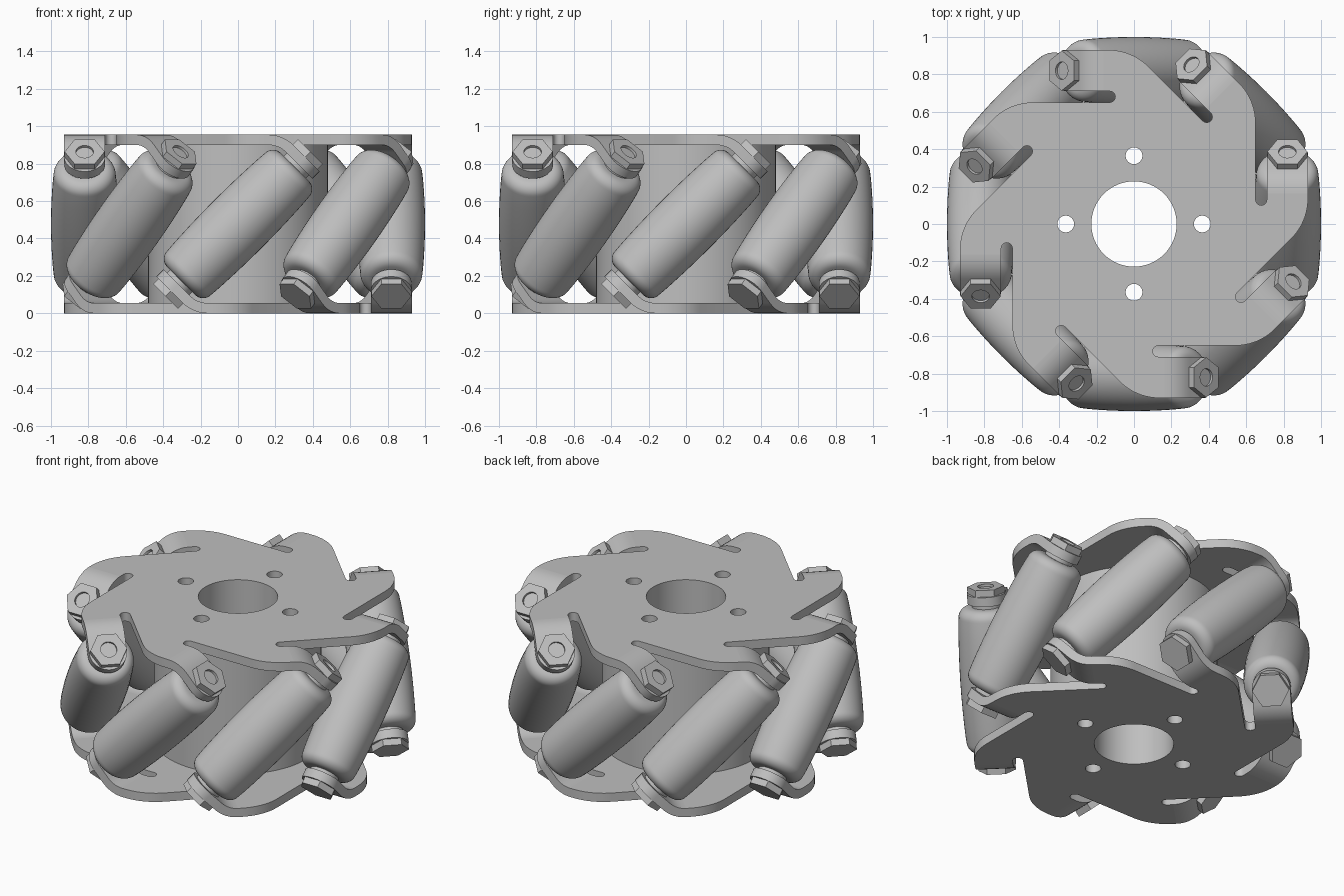
import bpy, bmesh
from math import sin, cos, pi, sqrt, radians
from mathutils import Matrix, Vector

cube = bpy.data.objects.get("Cube")
if cube:
    bpy.data.objects.remove(cube, do_unlink=True)

MID = 0.4775          # half the wheel height
THICK = 0.055         # sheet thickness
AXIS_R = 0.82         # radius of the roller axes
ARM_IN, ARM_OUT = 0.71, 0.93
BEND_Y, BEND_R = 0.163, 0.16
TAB_D = 0.48          # tab distance along the roller axis
COUNT = 8
STEP = 2 * pi / COUNT

metal = bpy.data.materials.new("grey_metal")
metal.use_nodes = True
GREY = (0.52, 0.52, 0.52, 1)
metal.diffuse_color = GREY
metal.node_tree.nodes["Principled BSDF"].inputs["Base Color"].default_value = GREY


def finish(mesh, angle=35):
    mesh.materials.clear()
    mesh.materials.append(metal)
    for p in mesh.polygons:
        p.use_smooth = True
    mesh.set_sharp_from_angle(angle=radians(angle))
    return mesh


def place(name, mesh, matrix):
    ob = bpy.data.objects.new(name, mesh)
    bpy.context.collection.objects.link(ob)
    ob.matrix_world = matrix
    return ob


def to_mesh(bm, name):
    bmesh.ops.remove_doubles(bm, verts=bm.verts, dist=0.0005)
    bmesh.ops.recalc_face_normals(bm, faces=bm.faces)
    mesh = bpy.data.meshes.new(name)
    bm.to_mesh(mesh)
    bm.free()
    return finish(mesh)


def arc(cx, cy, r, a0, a1, n):
    return [(cx + r * cos(radians(a0 + (a1 - a0) * i / n)),
             cy + r * sin(radians(a0 + (a1 - a0) * i / n))) for i in range(n + 1)]


def circle(cx, cy, r, n):
    return arc(cx, cy, r, 0, 360, n)[:-1]


def sheet(name, loops, depth):
    """Flat filled outline with holes, thickened about z = 0."""
    cu = bpy.data.curves.new(name, 'CURVE')
    cu.dimensions, cu.fill_mode, cu.extrude = '2D', 'BOTH', depth / 2
    for pts in loops:
        sp = cu.splines.new('POLY')
        sp.points.add(len(pts) - 1)
        for p, (x, y) in zip(sp.points, pts):
            p.co = (x, y, 0, 1)
        sp.use_cyclic_u = True
    ob = place(name, cu, Matrix())
    bpy.context.view_layer.update()
    mesh = bpy.data.meshes.new_from_object(ob.evaluated_get(bpy.context.evaluated_depsgraph_get()))
    bpy.data.objects.remove(ob)
    bm = bmesh.new()
    bm.from_mesh(mesh)
    return to_mesh(bm, name)


def lathe(name, profile, sides):
    """Revolve (radius, height) points about z."""
    bm = bmesh.new()
    vs = [bm.verts.new((r, 0, z)) for r, z in profile]
    es = [bm.edges.new(p) for p in zip(vs, vs[1:])]
    bmesh.ops.spin(bm, geom=vs + es, cent=(0, 0, 0), axis=(0, 0, 1),
                   angle=2 * pi, steps=sides, use_duplicate=False)
    return to_mesh(bm, name)


# Side plate outline: swept arms, each with a slot beside its bent tab
def turn(p, a):
    return (p[0] * cos(a) - p[1] * sin(a), p[0] * sin(a) + p[1] * cos(a))


sector = arc(0.63, 0.135, 0.30, -45, 0, 10)
sector += [(ARM_OUT, BEND_Y), (ARM_IN, BEND_Y)]
sector += arc(0.68, 0.13, 0.03, 0, -180, 8)
outline = [turn(p, k * STEP) for k in range(COUNT) for p in sector]
holes = [circle(0, 0, 0.228, 64)]
holes += [circle(*turn((0.365, 0), k * pi / 2), 0.045, 24) for k in range(4)]
plate = sheet("side_plate", [outline] + holes, THICK)
hub = sheet("hub", [circle(0, 0, 0.48, 96)] + holes, 2 * (MID - THICK))


# Bent tab with a round end
def tab_mesh():
    zm = MID - THICK / 2
    q = sqrt(0.5)
    half = (ARM_OUT - ARM_IN) / 2
    stations = []
    for i in range(7):
        t = radians(45) * i / 6
        stations.append((BEND_Y + BEND_R * sin(t), zm - BEND_R + BEND_R * cos(t), t, half))
    for i in range(11):
        t = pi / 2 * i / 10
        e = half * sin(t) * q
        stations.append((TAB_D * q + e, TAB_D * q - e, pi / 4, half * cos(t)))
    bm = bmesh.new()
    rings = []
    for y, z, t, w in stations:
        ring = []
        for sx, sn in ((-1, -1), (1, -1), (1, 1), (-1, 1)):
            o = sn * THICK / 2
            ring.append(bm.verts.new((AXIS_R + sx * w, y + o * sin(t), z + o * cos(t))))
        rings.append(ring)
    for a, b in zip(rings, rings[1:]):
        for i in range(4):
            j = (i + 1) % 4
            bm.faces.new((a[i], a[j], b[j], b[i]))
    bm.faces.new(rings[0])
    return to_mesh(bm, "tab")


tab = tab_mesh()

# Barrel roller with rounded shoulders and stepped collars at both ends
END, FILLET = 0.43, 0.06
side = [(0.18 - 0.013 * (d / 0.37) ** 2, d) for d in (0, 0.09, 0.18, 0.27, 0.33)]
side += arc(0.166 - FILLET, END - FILLET, FILLET, 0, 90, 8)
side += [(0.085, END), (0.085, TAB_D - THICK / 2), (0, TAB_D - THICK / 2)]
profile = [(r, -d) for r, d in reversed(side)] + side[1:]
roller = lathe("roller", profile, 48)

# Hexagonal fasteners: open nut on top, solid bolt head below
FACE, TIP = TAB_D + THICK / 2, 0.547
nut = lathe("nut", [(0, FACE), (0.107, FACE), (0.107, TIP), (0, TIP)], 6)
nut = sheet("nut", [circle(0, 0, 0.107, 6), circle(0, 0, 0.047, 24)], TIP - FACE)
shank = lathe("bolt_tip", [(0, FACE), (0.047, FACE), (0.047, TIP - 0.015), (0, TIP - 0.015)], 24)
head = lathe("bolt_head", [(0, FACE), (0.107, FACE), (0.107, TIP), (0, TIP)], 6)

# Assembly
lift = Matrix.Translation((0, 0, MID))
flip = Matrix.Rotation(pi, 4, 'X')
plate_up = Matrix.Translation((0, 0, MID - THICK / 2))
place("hub", hub, lift)
place("top_plate", plate, lift @ plate_up)
place("bottom_plate", plate, lift @ flip @ plate_up)

tilt = Matrix.Translation((AXIS_R, 0, 0)) @ Matrix.Rotation(-pi / 4, 4, 'X')
nut_up = Matrix.Translation((0, 0, (TIP + FACE) / 2))
for k in range(COUNT):
    base = lift @ Matrix.Rotation(k * STEP, 4, 'Z')
    place(f"roller_{k + 1}", roller, base @ tilt)
    place(f"top_tab_{k + 1}", tab, base)
    place(f"bottom_tab_{k + 1}", tab, base @ flip)
    place(f"nut_{k + 1}", nut, base @ tilt @ nut_up)
    place(f"bolt_tip_{k + 1}", shank, base @ tilt)
    place(f"bolt_head_{k + 1}", head, base @ flip @ tilt)
